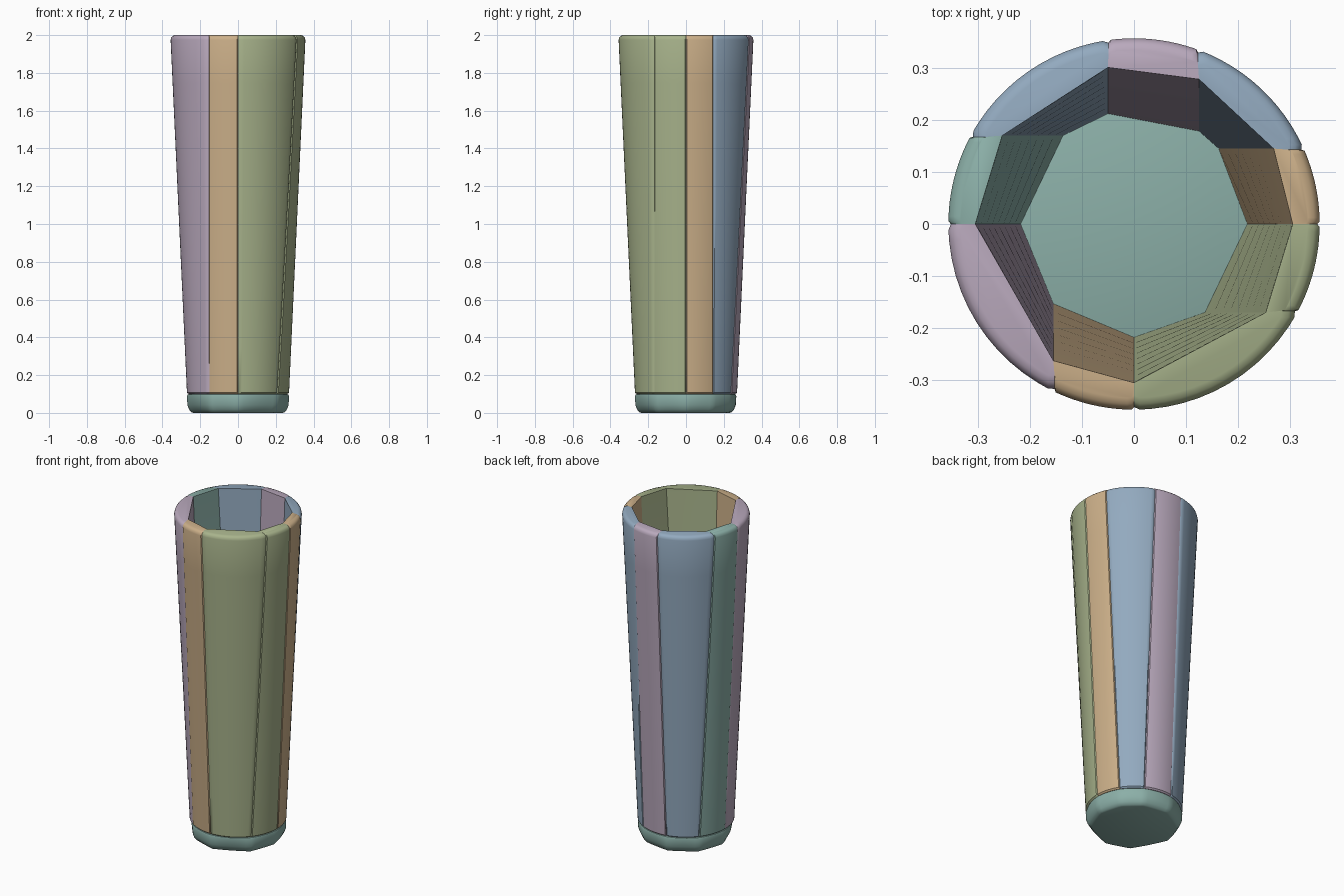
import bpy, bmesh
from math import atan2, cos, sin, pi, sqrt, radians

cube = bpy.data.objects.get("Cube")
if cube:
    bpy.data.objects.remove(cube, do_unlink=True)


def material(name, rgb):
    m = bpy.data.materials.new(name)
    m.use_nodes = True
    m.diffuse_color = (*rgb, 1)
    m.node_tree.nodes["Principled BSDF"].inputs["Base Color"].default_value = (*rgb, 1)
    return m


mats = {
    "mauve": material("mauve", (0.49, 0.40, 0.51)),
    "blue": material("slate_blue", (0.29, 0.40, 0.52)),
    "teal": material("sea_teal", (0.26, 0.43, 0.39)),
    "tan": material("warm_tan", (0.60, 0.43, 0.25)),
    "green": material("sage_green", (0.39, 0.45, 0.26)),
}


def loft(name, rings, mat):
    """Join equal-length rings into a closed solid with smooth sides."""
    bm = bmesh.new()
    rows = [[bm.verts.new(p) for p in ring] for ring in rings]
    n = len(rows[0])
    for low, high in zip(rows, rows[1:]):
        for i in range(n):
            j = (i + 1) % n
            bm.faces.new((low[i], low[j], high[j], high[i]))
    bm.faces.new(rows[0][::-1])
    bm.faces.new(rows[-1])
    bmesh.ops.recalc_face_normals(bm, faces=bm.faces)
    mesh = bpy.data.meshes.new(name)
    bm.to_mesh(mesh)
    bm.free()
    mesh.materials.append(mats[mat])
    obj = bpy.data.objects.new(name, mesh)
    bpy.context.collection.objects.link(obj)
    bpy.ops.object.select_all(action="DESELECT")
    obj.select_set(True)
    bpy.context.view_layer.objects.active = obj
    bpy.ops.object.shade_smooth_by_angle(angle=radians(40))


BOTTOM, TOP = 0.1, 2.0
# Seams are upright planes: axis, offset, side of the cup on the other axis
SEAMS = [("y", 0, 1), ("y", 0.145, 1), ("x", 0.125, 1), ("x", -0.05, 1),
         ("y", 0.17, -1), ("y", 0, -1), ("x", -0.155, -1), ("x", 0, -1),
         ("y", -0.17, 1)]
COLOURS = ["tan", "blue", "mauve", "blue", "teal", "mauve", "tan", "green", "green"]


def seam_angle(seam, r):
    axis, v, side = seam
    w = side * sqrt(r * r - v * v)
    return (atan2(w, v) if axis == "x" else atan2(v, w)) % (2 * pi)


def span(k, r):
    a = seam_angle(SEAMS[k], r)
    b = seam_angle(SEAMS[(k + 1) % len(SEAMS)], r)
    return a, b if b > a else b + 2 * pi


# Staves: round outside with eased edges, flat inside
STEPS = [0, 0.03] + [i / 12 for i in range(1, 12)] + [0.97, 1]
ROWS = [(BOTTOM, 0.008), (0.108, 0)] + [(0.108 + i * 0.234, 0) for i in range(1, 8)]
ROWS += [(1.975, 0), (1.988, 0.004), (1.996, 0.012), (TOP, 0.024)]


def stave_ring(k, z, inset):
    f = (z - BOTTOM) / (TOP - BOTTOM)
    outer = 0.27 + 0.088 * f - inset
    inner = 0.218 + 0.087 * f
    a, b = span(k, outer)
    ring = []
    for t in STEPS:
        r = outer - (0.005 if t in (0, 1) else 0)
        ang = a + (b - a) * t
        ring.append((r * cos(ang), r * sin(ang), z))
    a, b = span(k, inner)
    return ring + [(inner * cos(g), inner * sin(g), z) for g in (b, a)]


for k, colour in enumerate(COLOURS):
    loft(f"stave_{k + 1}", [stave_ring(k, z, inset) for z, inset in ROWS], colour)


# Base: rounded disc whose underside turns into straight edges between seams
def base_ring(z, radius, flatness):
    ring = []
    for k in range(len(SEAMS)):
        a, b = span(k, 0.27)
        for i in range(8):
            t = i / 8
            ang = a + (b - a) * t
            chord = cos((b - a) / 2) / cos((t - 0.5) * (b - a))
            r = radius * (1 + (chord - 1) * flatness)
            ring.append((r * cos(ang), r * sin(ang), z))
    return ring


PROFILE = [(0, 0.235, 0.8), (0.004, 0.247, 0.8), (0.018, 0.259, 0.7),
           (0.042, 0.268, 0.5), (0.088, 0.27, 0.3), (0.097, 0.266, 0.2),
           (BOTTOM, 0.258, 0.1)]
loft("base", [base_ring(*p) for p in PROFILE], "teal")
